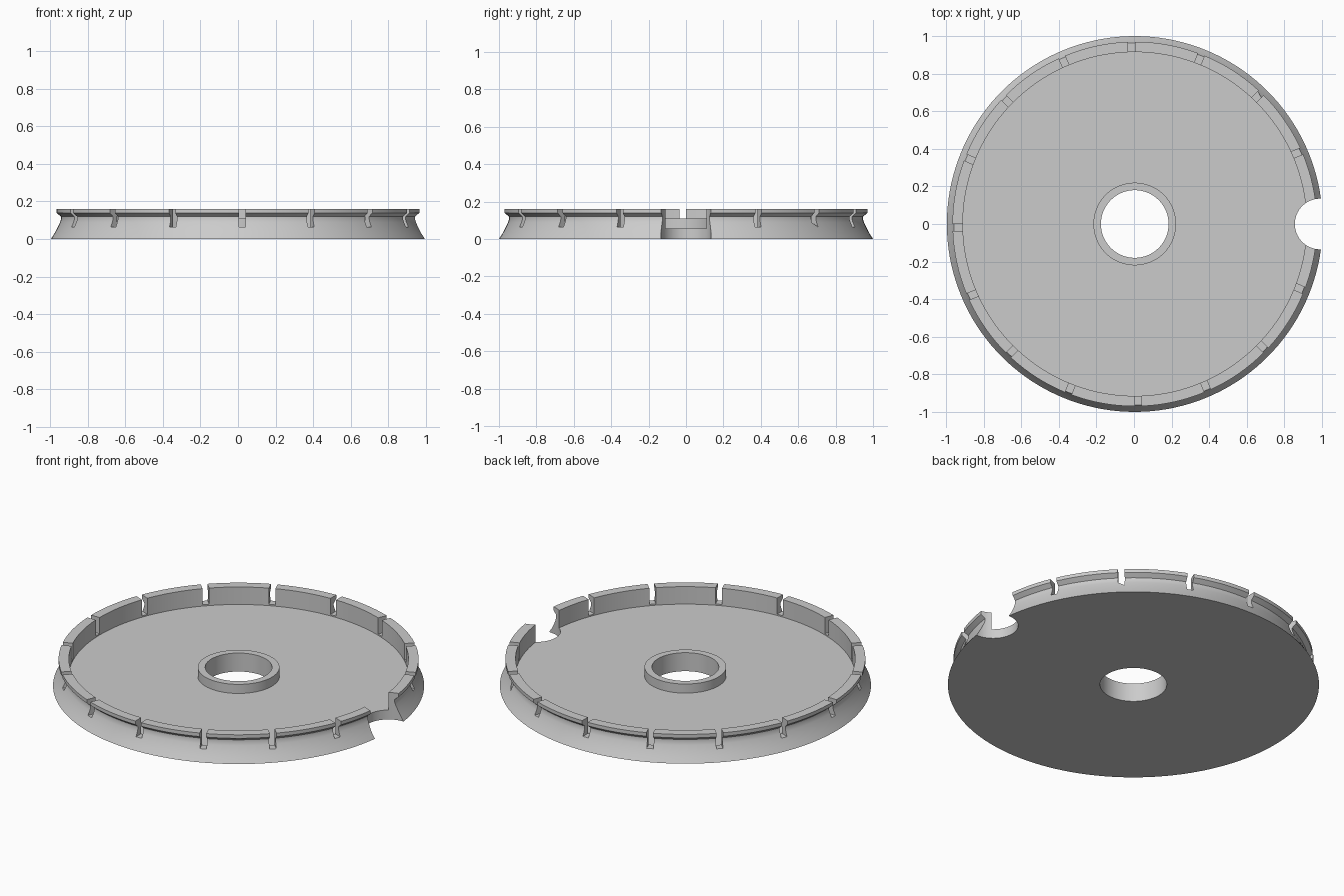
import bpy, bmesh, math
from mathutils import Matrix, Vector

cube = bpy.data.objects.get("Cube")
if cube:
    bpy.data.objects.remove(cube, do_unlink=True)

SHIFT = 0.004      # the notch shortens +x, so the axis sits slightly off centre
SLOTS = 16

# Material
grey = bpy.data.materials.new("plain_grey")
grey.use_nodes = True
colour = (0.6, 0.6, 0.6, 1)
grey.diffuse_color = colour
grey.node_tree.nodes["Principled BSDF"].inputs["Base Color"].default_value = colour


def make_object(name, bm):
    bmesh.ops.recalc_face_normals(bm, faces=bm.faces)
    mesh = bpy.data.meshes.new(name)
    bm.to_mesh(mesh)
    bm.free()
    mesh.materials.append(grey)
    obj = bpy.data.objects.new(name, mesh)
    obj.location.x = SHIFT
    bpy.context.collection.objects.link(obj)
    return obj


def lathe(name, profile, steps):
    """Revolve a closed (radius, height) outline around z."""
    bm = bmesh.new()
    verts = [bm.verts.new((r, 0, z)) for r, z in profile]
    edges = [bm.edges.new((a, b)) for a, b in zip(verts, verts[1:] + verts[:1])]
    bmesh.ops.spin(bm, geom=verts + edges, cent=(0, 0, 0), axis=(0, 0, 1),
                   angle=math.tau, steps=steps, use_merge=True)
    bmesh.ops.remove_doubles(bm, verts=bm.verts, dist=0.0001)
    return make_object(name, bm)


# Disc with raised hub, central hole and grooved outer rim
profile = [
    (0.18, 0), (1.0, 0),
    (0.981, 0.03), (0.965, 0.06), (0.952, 0.088), (0.946, 0.106), (0.946, 0.119),
    (0.97, 0.139), (0.97, 0.16), (0.915, 0.16),
    (0.915, 0.056), (0.22, 0.056),
    (0.22, 0.11), (0.18, 0.11),
]
disc = lathe("rimmed_disc", profile, 144)

# Cutter for the slots around the rim; the first position is taken by the notch
bm = bmesh.new()
size = Vector((0.25, 0.036, 0.2))
for i in range(1, SLOTS):
    place = (Matrix.Rotation(math.tau * i / SLOTS, 4, 'Z')
             @ Matrix.Translation((1.0, size.y / 2, 0.064 + size.z / 2))
             @ Matrix.Diagonal(size.to_4d()))
    bmesh.ops.create_cube(bm, size=1, matrix=place)
slot_cutter = make_object("slot_cutter", bm)

# Cutter for the round edge notch
bm = bmesh.new()
bmesh.ops.create_cone(bm, cap_ends=True, segments=64, radius1=0.135, radius2=0.135,
                      depth=1, matrix=Matrix.Translation((0.987, 0, 0)))
notch_cutter = make_object("notch_cutter", bm)

# Cut, then discard the cutters
bpy.ops.object.select_all(action='DESELECT')
bpy.context.view_layer.objects.active = disc
disc.select_set(True)
for cutter in (slot_cutter, notch_cutter):
    cutter.hide_render = True
    mod = disc.modifiers.new(cutter.name, 'BOOLEAN')
    mod.operation = 'DIFFERENCE'
    mod.solver = 'EXACT'
    mod.object = cutter
    bpy.ops.object.modifier_apply(modifier=mod.name)
    bpy.data.objects.remove(cutter, do_unlink=True)

bpy.ops.object.shade_smooth_by_angle(angle=math.radians(25))
